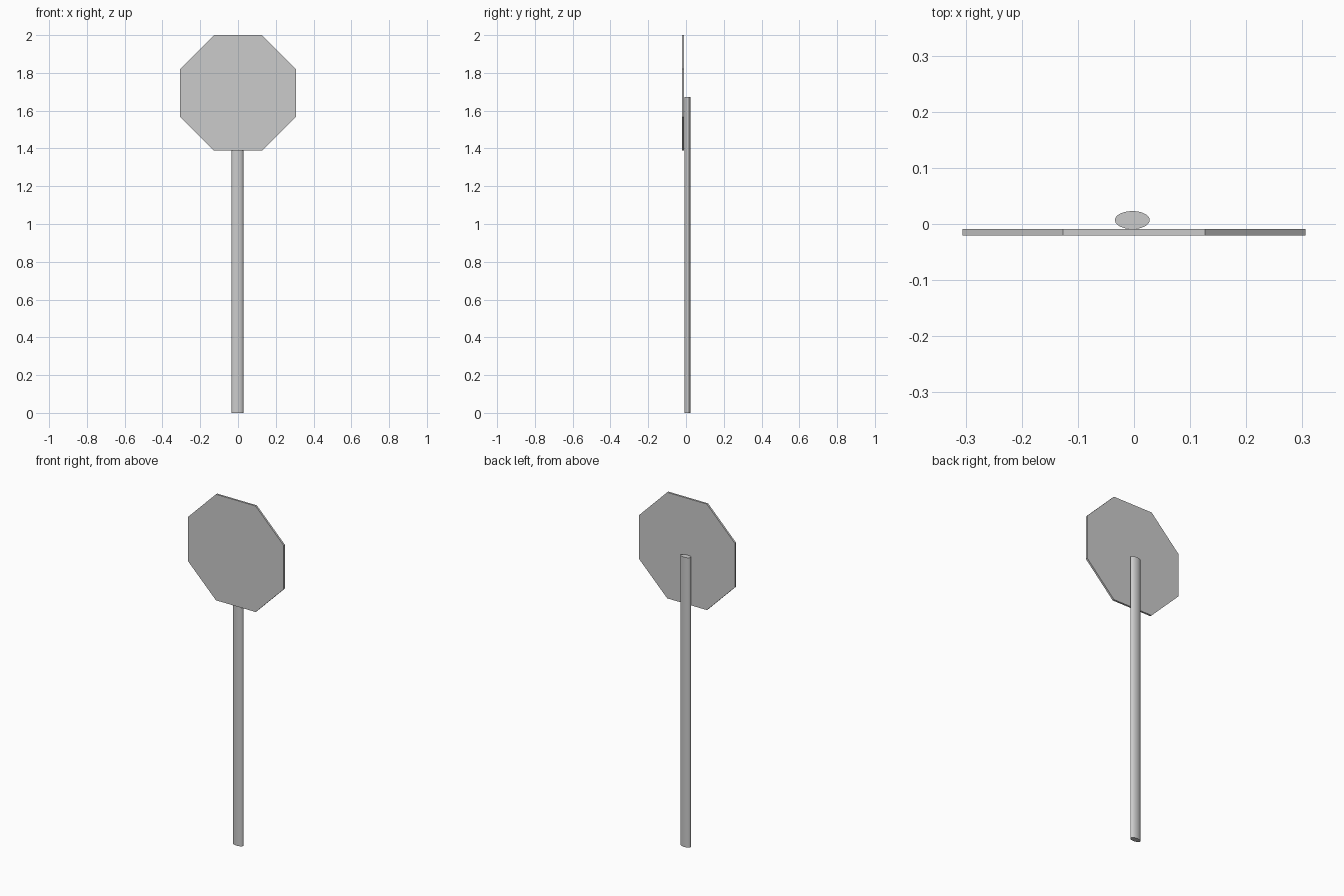
import bpy
import math
from mathutils import Matrix

cube = bpy.data.objects.get("Cube")
if cube:
    bpy.data.objects.remove(cube, do_unlink=True)

# Plain grey finish shared by the post and panel
grey = bpy.data.materials.new("plain_grey")
grey.use_nodes = True
colour = (0.6, 0.6, 0.6, 1)
grey.diffuse_color = colour
grey.node_tree.nodes["Principled BSDF"].inputs["Base Color"].default_value = colour


def prism(name, sides, radius, depth, matrix):
    """Add a capped prism with its transform applied to the mesh."""
    bpy.ops.mesh.primitive_cylinder_add(vertices=sides, radius=radius, depth=depth)
    obj = bpy.context.object
    obj.name = name
    obj.data.transform(matrix)
    obj.data.materials.append(grey)
    return obj


# Oval post behind the panel
post_height = 1.673
post = prism("post", 48, 1, post_height,
             Matrix.Translation((-0.003, 0.007, post_height / 2))
             @ Matrix.Diagonal((0.031, 0.016, 1, 1)))
bpy.ops.object.shade_smooth_by_angle(angle=math.radians(40))

# Thin octagonal panel with flat top, bottom and sides
half = 0.306
panel = prism("octagon_panel", 8, half / math.cos(math.pi / 8), 0.011,
              Matrix.Translation((0, -0.0148, 2 - half))
              @ Matrix.Rotation(math.pi / 2, 4, "X")
              @ Matrix.Rotation(math.pi / 8, 4, "Z"))
